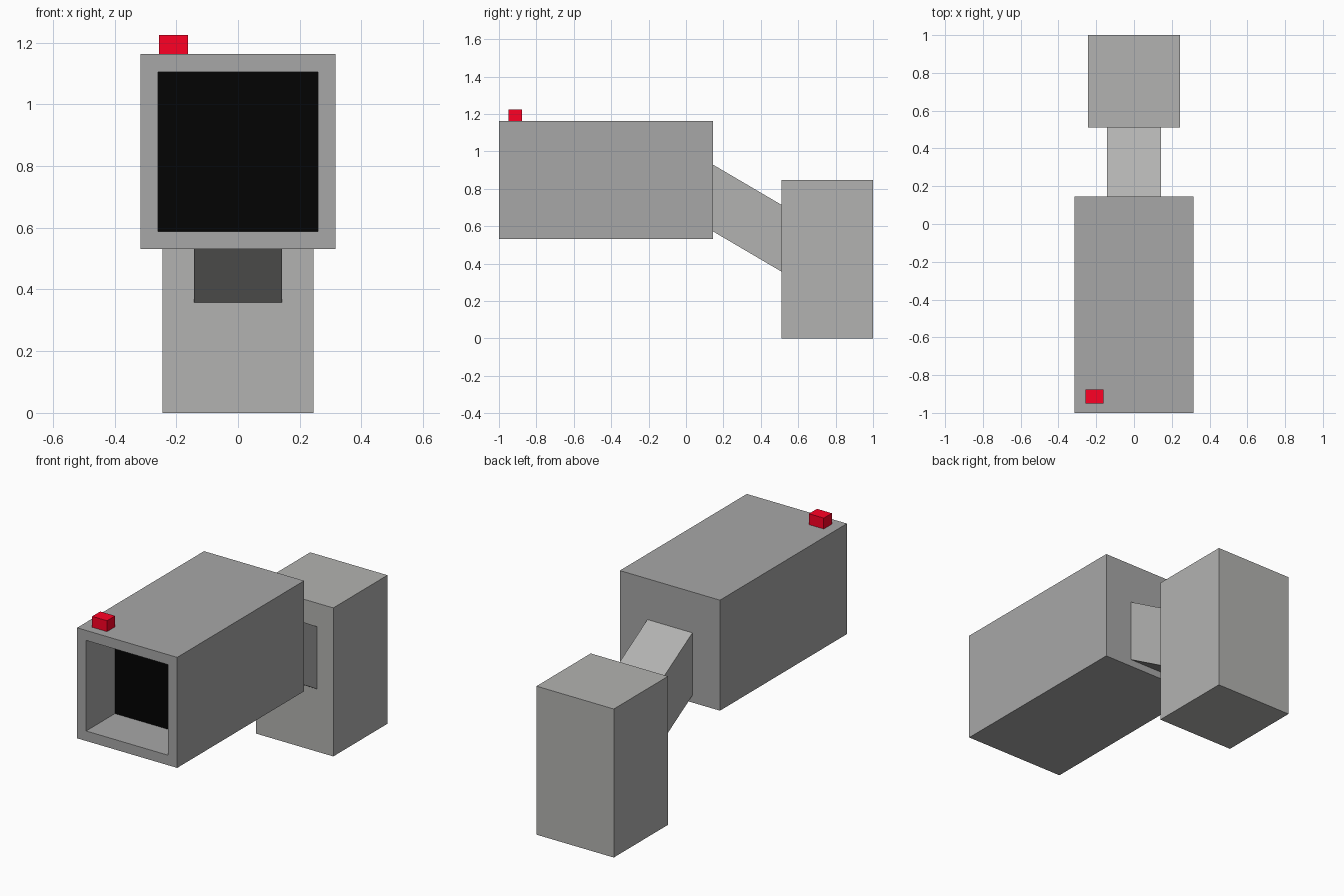
import bpy, bmesh
from mathutils import Vector

if "Cube" in bpy.data.objects:
    bpy.data.objects.remove(bpy.data.objects["Cube"])


def material(name, rgb):
    mat = bpy.data.materials.new(name)
    mat.diffuse_color = (*rgb, 1)
    mat.use_nodes = True
    mat.node_tree.nodes["Principled BSDF"].inputs["Base Color"].default_value = mat.diffuse_color
    return mat


def box_mesh(x, y, z):
    """Box from (min, max) ranges on each axis."""
    bm = bmesh.new()
    bmesh.ops.create_cube(bm, size=1)
    for v in bm.verts:
        v.co = Vector([(a + b) / 2 + c * (b - a) for (a, b), c in zip((x, y, z), v.co)])
    return bm


def finish(name, bm, mat):
    bmesh.ops.recalc_face_normals(bm, faces=bm.faces)
    mesh = bpy.data.meshes.new(name)
    bm.to_mesh(mesh)
    bm.free()
    mesh.materials.append(mat)
    obj = bpy.data.objects.new(name, mesh)
    bpy.context.collection.objects.link(obj)
    return obj


housing_grey = material("housing_grey", (0.39, 0.39, 0.39))
mount_grey = material("mount_grey", (0.45, 0.45, 0.44))

# Housing: long box with a square recess in the front
bm = box_mesh((-0.316, 0.316), (-1, 0.145), (0.531, 1.162))
bm.normal_update()
front = min(bm.faces, key=lambda f: f.calc_center_median().y)
bmesh.ops.inset_region(bm, faces=[front], thickness=0.057, use_even_offset=True)
pocket = bmesh.ops.extrude_face_region(bm, geom=[front])["geom"]
bmesh.ops.translate(bm, vec=(0, 0.27, 0),
                    verts=[g for g in pocket if isinstance(g, bmesh.types.BMVert)])
if front.is_valid:
    bmesh.ops.delete(bm, geom=[front], context='FACES_ONLY')
finish("housing", bm, housing_grey)

# Dark screen at the back of the recess
finish("screen", box_mesh((-0.259, 0.259), (-0.74, -0.73), (0.588, 1.105)),
       material("screen_black", (0.001, 0.001, 0.001)))

# Red indicator on top
finish("indicator", box_mesh((-0.256, -0.162), (-0.95, -0.877), (1.16, 1.224)),
       material("indicator_red", (1.0, 0.0, 0.018)))

# Wall block at the rear
finish("mount_block", box_mesh((-0.244, 0.244), (0.511, 1), (0, 0.848)), mount_grey)

# Sloping arm, its ends embedded in both blocks
bm = box_mesh((-0.142, 0.142), (0.125, 0.53), (0.572, 0.929))
for v in bm.verts:
    v.co.z -= 0.587 * (v.co.y - 0.145)
finish("arm", bm, mount_grey)
